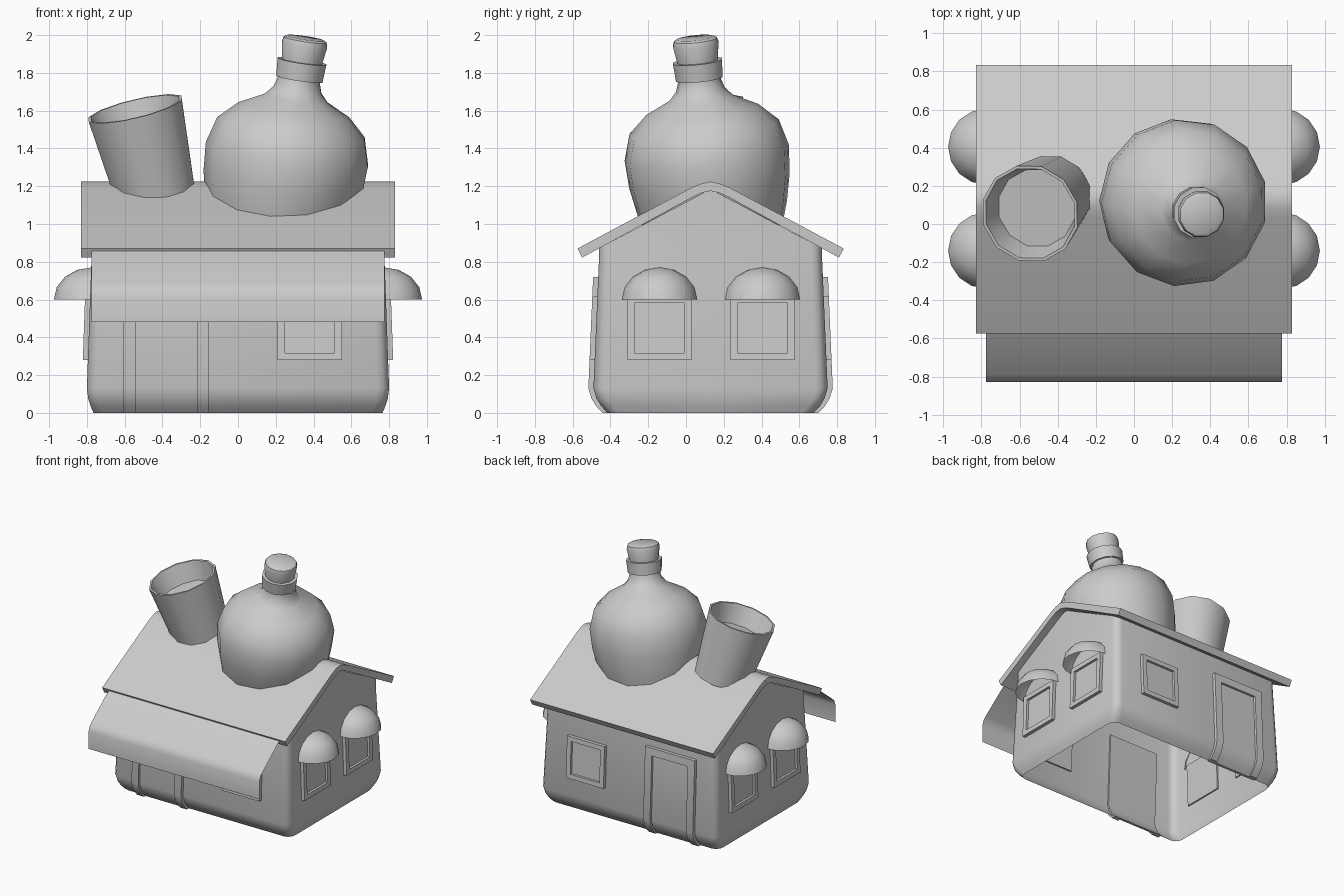
import bpy, bmesh, math
from mathutils import Vector

if "Cube" in bpy.data.objects:
    bpy.data.objects.remove(bpy.data.objects["Cube"])

grey = bpy.data.materials.new("plain_grey")
grey.diffuse_color = (0.6, 0.6, 0.6, 1)
grey.use_nodes = True
grey.node_tree.nodes["Principled BSDF"].inputs["Base Color"].default_value = grey.diffuse_color
CY = 0.13  # middle of the house in y


def finish(name, verts, faces, angle=40, fix=True):
    me = bpy.data.meshes.new(name)
    me.from_pydata([tuple(v) for v in verts], [], faces)
    bm = bmesh.new()
    bm.from_mesh(me)
    bmesh.ops.remove_doubles(bm, verts=bm.verts, dist=1e-5)
    if fix:
        bmesh.ops.recalc_face_normals(bm, faces=bm.faces)
    bm.to_mesh(me)
    bm.free()
    me.materials.append(grey)
    ob = bpy.data.objects.new(name, me)
    bpy.context.collection.objects.link(ob)
    bpy.ops.object.select_all(action='DESELECT')
    ob.select_set(True)
    bpy.context.view_layer.objects.active = ob
    bpy.ops.object.shade_smooth_by_angle(angle=math.radians(angle))
    return ob


def lerp(table, z):
    for (z0, a), (z1, b) in zip(table, table[1:]):
        if z <= z1:
            return a + (b - a) * (z - z0) / (z1 - z0)
    return table[-1][1]


# wall half sizes by height
LEVELS = [0, 0.035, 0.075, 0.13, 0.83]
half_x = lambda z: lerp(list(zip(LEVELS, (0.765, 0.78, 0.793, 0.80, 0.775))), z)
half_y = lambda z: lerp(list(zip(LEVELS, (0.545, 0.578, 0.603, 0.62, 0.59))), z)


# house walls: rounded rings, the last one follows the roof
def ring(z, top=False):
    hx, hy, r = half_x(z), half_y(z), 0.06
    pts = []
    for sx, sy, a0 in ((1, 1, 0), (-1, 1, 90), (-1, -1, 180), (1, -1, 270)):
        for k in range(4):
            a = math.radians(a0 + 30 * k)
            pts.append((sx * (hx - r) + r * math.cos(a), sy * (hy - r) + r * math.sin(a)))
        if sy == 1 and sx == -1:
            pts.append((-hx, 0))
    pts.append((hx, 0))
    return [(x, CY + y, 1.185 - 0.53 * abs(y) if top else z) for x, y in pts]


rings = [ring(z) for z in LEVELS] + [ring(0.83, True)]
n = len(rings[0])
finish("house_walls", sum(rings, []),
       [(i * n + j, i * n + (j + 1) % n, (i + 1) * n + (j + 1) % n, (i + 1) * n + j)
        for i in range(len(rings) - 1) for j in range(n)])


def extrude_x(name, prof, hx, closed):
    m = len(prof)
    v = [(s * hx, y, z) for s in (-1, 1) for y, z in prof]
    f = [(i, (i + 1) % m, m + (i + 1) % m, m + i) for i in range(m if closed else m - 1)]
    if closed:
        h = m // 2  # end caps as strips between upper and lower line
        f += [(o + i, o + i + 1, o + m - 2 - i, o + m - 1 - i) for o in (0, m) for i in range(h - 1)]
    return finish(name, v, f, fix=closed)


# roof plate with a softened ridge
up = [(-0.705, 0.87), (-0.10, 1.193), (-0.045, 1.215), (0, 1.225),
      (0.045, 1.215), (0.10, 1.193), (0.705, 0.87)]
low = [(-0.68, 0.822), (-0.10, 1.14), (-0.045, 1.165), (0, 1.175),
       (0.045, 1.165), (0.10, 1.14), (0.68, 0.822)]
extrude_x("roof", [(CY + y, z) for y, z in up + low[::-1]], 0.83, True)

# front awning sheet
extrude_x("awning", [(-0.50, 0.90), (-0.61, 0.83), (-0.79, 0.685), (-0.815, 0.66),
                     (-0.83, 0.62), (-0.83, 0.48)], 0.775, False)


# pieces that follow a wall; u runs along the wall, d outward from it
def place(side, u, z, d):
    if side in "fb":
        s = -1 if side == "f" else 1
        return (u, CY + s * (half_y(z) + d), z)
    return ((1 if side == "r" else -1) * (half_x(z) + d), u, z)


def strip(name, side, u0, u1, z0, z1, d0, d1):
    zs = [z0] + [z for z in LEVELS if z0 < z < z1] + [z1]
    v = [place(side, u, z, d) for z in zs for u, d in ((u0, d0), (u1, d0), (u1, d1), (u0, d1))]
    e = 4 * (len(zs) - 1)
    f = [(0, 1, 2, 3), (e, e + 1, e + 2, e + 3)]
    f += [(4 * i + j, 4 * i + (j + 1) % 4, 4 * i + 4 + (j + 1) % 4, 4 * i + 4 + j)
          for i in range(len(zs) - 1) for j in range(4)]
    finish(name, v, f, 30)


def opening(name, side, u0, u1, z0, z1, w, sill):
    b = z0 + w if sill else z0
    strip(name + "_frame_a", side, u0, u0 + w, z0, z1, -0.012, 0.027)
    strip(name + "_frame_b", side, u1 - w, u1, z0, z1, -0.012, 0.027)
    strip(name + "_frame_top", side, u0 + w, u1 - w, z1 - w, z1, -0.012, 0.027)
    if sill:
        strip(name + "_sill", side, u0 + w, u1 - w, z0, b, -0.012, 0.027)
    strip(name + "_panel", side, u0 + w, u1 - w, b, z1 - w, -0.012, 0.008)


for s in "fb":
    opening("door", s, -0.605, -0.155, 0, 0.72, 0.062, False)
    opening("window", s, 0.21, 0.55, 0.28, 0.62, 0.038, True)

# side windows with half dome shades
for s, sx in (("r", 1), ("l", -1)):
    for yc in (-0.14, 0.405):
        opening("side_window", s, yc - 0.17, yc + 0.17, 0.28, 0.62, 0.038, True)
        v, f, A, B = [], [], 8, 4
        for i in range(B + 1):
            p = math.pi / 2 * i / B
            for j in range(A + 1):
                a = math.pi * j / A - math.pi / 2
                v.append((sx * (0.775 + 0.2 * math.cos(p) * math.cos(a)),
                          yc + 0.2 * math.cos(p) * math.sin(a), 0.6 + 0.17 * math.sin(p)))
        w = A + 1
        for i in range(B):
            for j in range(A):
                q = (i * w + j, i * w + j + 1, i * w + w + j + 1, i * w + w + j)
                if i == B - 1:
                    q = q[:3]
                f.append(q if sx == 1 else q[::-1])
        finish("window_shade", v, f, 60, fix=False)


# turned parts on a tilted axis; profile is (distance along axis, radius)
def lathe(name, origin, axis, prof, segs=12, angle=40):
    rot = Vector((0, 0, 1)).rotation_difference(Vector(axis))
    v, f = [], []
    for t, r in prof:
        for k in range(segs):
            a = 2 * math.pi * (k + 0.5) / segs
            v.append(Vector(origin) + rot @ Vector((r * math.cos(a), r * math.sin(a), t)))
    for i in range(len(prof) - 1):
        for k in range(segs):
            m = (k + 1) % segs
            f.append((i * segs + k, i * segs + m, (i + 1) * segs + m, (i + 1) * segs + k))
    for i in (0, len(prof) - 1):
        if prof[i][1] > 0:
            f.append(tuple(range(i * segs, (i + 1) * segs)))
    finish(name, v, f, angle)


P, D = (0.265, 0.11, 1.37), (0.15, -0.10, 1)
lathe("bottle", P, D, [(-0.40, 0.37), (-0.30, 0.40), (-0.15, 0.43), (0, 0.44), (0.14, 0.40),
                       (0.235, 0.30), (0.30, 0.17), (0.345, 0.13), (0.40, 0.113), (0.46, 0.11)], 13, 50)
lathe("bottle_collar", P, D, [(0.405, 0.128), (0.50, 0.135)])
lathe("cork", P, D, [(0.48, 0.108), (0.59, 0.125), (0.615, 0.118), (0.625, 0.10)])

# cup with open top, and the drink inside
C, E = (-0.545, 0.055, 1.61), (-0.24, -0.20, 1)
lathe("cup", C, E, [(-0.50, 0.215), (0, 0.262), (0, 0.246), (-0.15, 0.21)])
